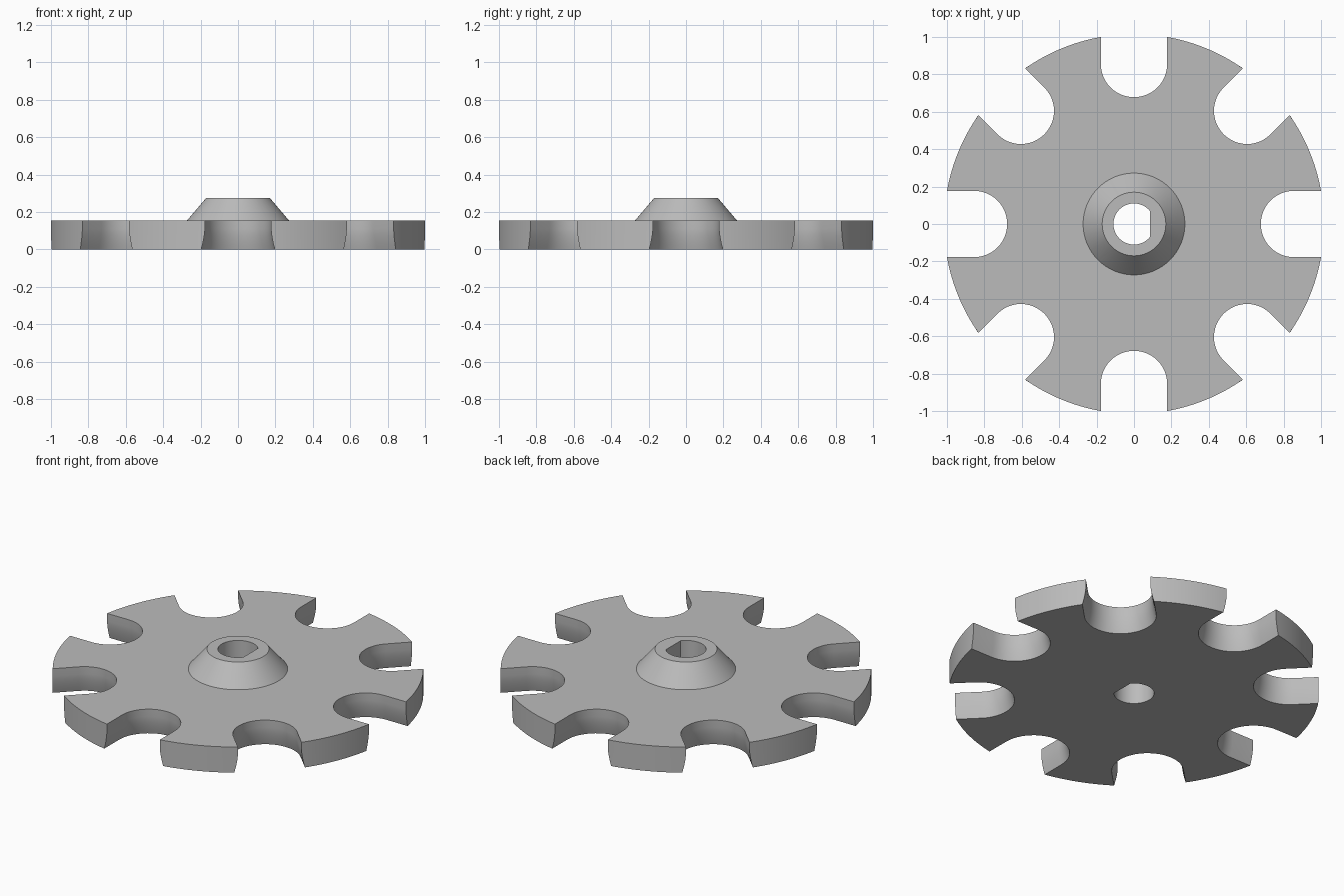
import bpy, bmesh
from math import sin, cos, pi, asin, acos
from mathutils import Matrix, Vector

old = bpy.data.objects.get("Cube")
if old:
    bpy.data.objects.remove(old)

RIM, THICK, SLOTS = 1.0155, 0.155, 8
SLOT_HALF, SLOT_CENTRE = 0.177, 0.855
HUB_BASE, HUB_TOP, HUB_HEIGHT = 0.272, 0.17, 0.275
BORE, BORE_FLAT = 0.11, 0.085

grey = bpy.data.materials.new("plain grey")
grey.use_nodes = True
colour = (0.5, 0.5, 0.5, 1)
grey.diffuse_color = colour
grey.node_tree.nodes["Principled BSDF"].inputs["Base Color"].default_value = colour


def loft(name, rings):
    """Closed solid through matching rings of points, bottom to top."""
    bm = bmesh.new()
    loops = [[bm.verts.new(p) for p in ring] for ring in rings]
    n = len(loops[0])
    for low, high in zip(loops, loops[1:]):
        for i in range(n):
            j = (i + 1) % n
            bm.faces.new((low[i], low[j], high[j], high[i]))
    bm.faces.new(loops[0][::-1])
    bm.faces.new(loops[-1])
    mesh = bpy.data.meshes.new(name)
    bm.to_mesh(mesh)
    bm.free()
    mesh.materials.append(grey)
    obj = bpy.data.objects.new(name, mesh)
    bpy.context.collection.objects.link(obj)
    return obj


def circle(r, z, n=96):
    return [(r * cos(2 * pi * i / n), r * sin(2 * pi * i / n), z) for i in range(n)]


def wheel_outline(z, half):
    """Rim with round-ended slots of the given half width."""
    points = []
    edge = asin(half / RIM)
    span = 2 * pi / SLOTS - 2 * edge
    for k in range(SLOTS):
        turn = Matrix.Rotation(2 * pi * k / SLOTS, 3, "Z")
        for i in range(25):
            a = -pi / 2 - pi * i / 24
            p = (SLOT_CENTRE + half * cos(a), half * sin(a), z)
            points.append(turn @ Vector(p))
        for i in range(13):
            a = edge + span * i / 12
            points.append(turn @ Vector((RIM * cos(a), RIM * sin(a), z)))
    return points


# Wheel: slot walls run straight at the top and flare towards the underside
STEPS, FLARE, FLARE_TOP = 6, 0.02, 0.11
levels = [FLARE_TOP * i / STEPS for i in range(STEPS + 1)] + [THICK]
wheel = loft("slotted_wheel", [
    wheel_outline(z, SLOT_HALF + FLARE * max(0, 1 - z / FLARE_TOP) ** 1.6) for z in levels])

# Conical hub, sunk into the wheel before joining
hub = loft("hub", [circle(HUB_BASE, THICK / 2), circle(HUB_BASE, THICK),
                   circle(HUB_TOP, HUB_HEIGHT)])

# D-shaped shaft bore
flat = acos(BORE_FLAT / BORE)
bore = loft("bore_cutter", [
    [(BORE * cos(a), BORE * sin(a), z)
     for a in (flat + (2 * pi - 2 * flat) * i / 64 for i in range(65))]
    for z in (-0.1, 0.4)])

for tool, mode in ((hub, "UNION"), (bore, "DIFFERENCE")):
    mod = wheel.modifiers.new(tool.name, "BOOLEAN")
    mod.operation, mod.object, mod.solver = mode, tool, "EXACT"
bpy.context.view_layer.objects.active = wheel
for mod in list(wheel.modifiers):
    bpy.ops.object.modifier_apply(modifier=mod.name)
for tool in (hub, bore):
    bpy.data.objects.remove(tool)

bpy.ops.object.select_all(action="DESELECT")
wheel.select_set(True)
bpy.ops.object.shade_smooth_by_angle(angle=pi / 6)
